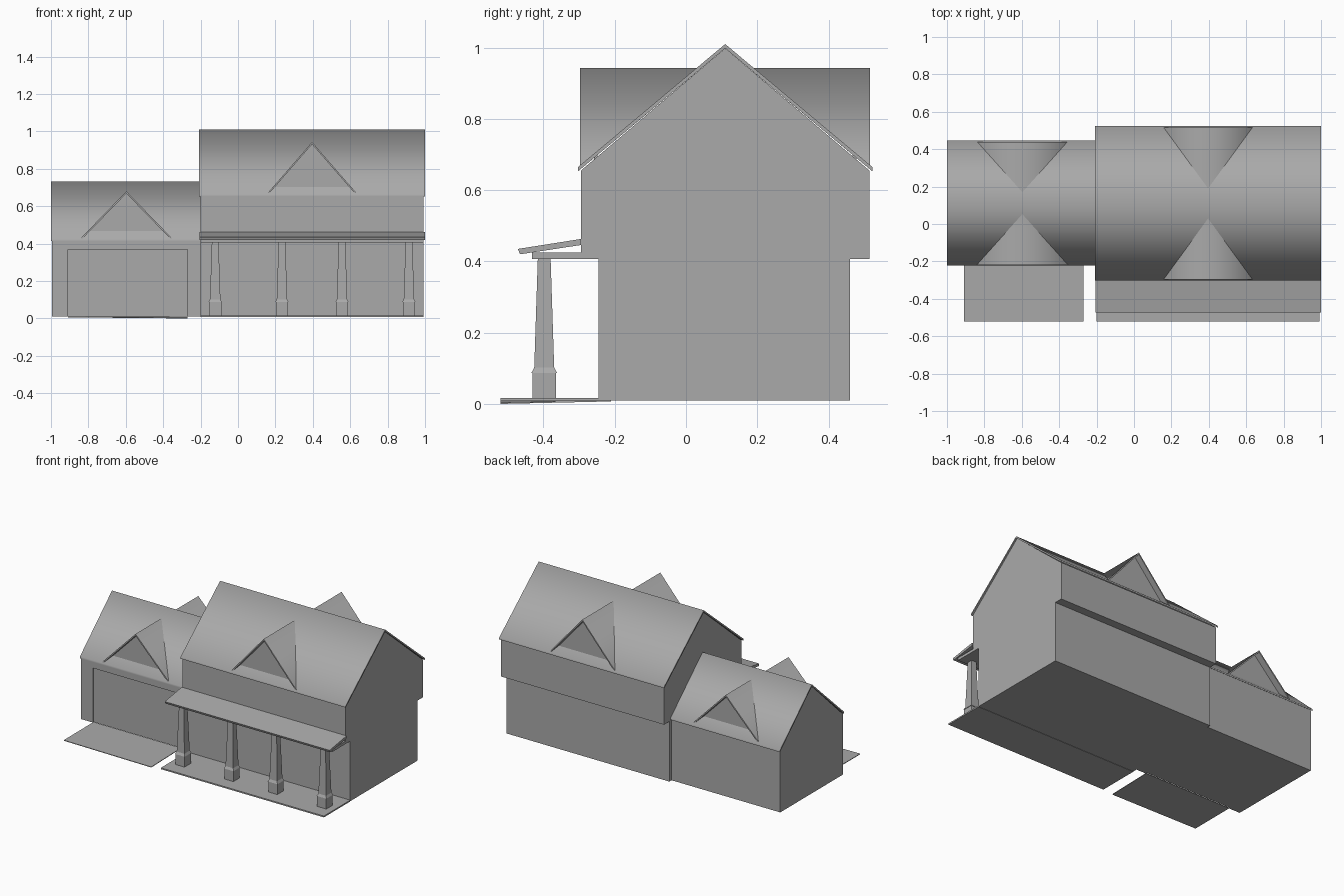
import bpy
import bmesh

cube = bpy.data.objects.get("Cube")
if cube:
    bpy.data.objects.remove(cube, do_unlink=True)

grey = bpy.data.materials.new("plain_grey")
grey.use_nodes = True
grey.diffuse_color = (0.4, 0.4, 0.4, 1)
grey.node_tree.nodes["Principled BSDF"].inputs["Base Color"].default_value = (0.4, 0.4, 0.4, 1)


def make(name, verts, faces, soft=()):
    """Build a mesh; edges listed in soft stay smooth, all others are sharp."""
    bm = bmesh.new()
    vs = [bm.verts.new(v) for v in verts]
    for f in faces:
        bm.faces.new([vs[i] for i in f])
    bmesh.ops.recalc_face_normals(bm, faces=bm.faces)
    bm.verts.index_update()
    soft_pairs = {frozenset(p) for p in soft}
    for e in bm.edges:
        e.smooth = frozenset(v.index for v in e.verts) in soft_pairs
    for f in bm.faces:
        f.smooth = bool(soft)
    mesh = bpy.data.meshes.new(name)
    bm.to_mesh(mesh)
    bm.free()
    mesh.materials.append(grey)
    obj = bpy.data.objects.new(name, mesh)
    bpy.context.collection.objects.link(obj)
    return obj


def prism(name, profile, lo, hi, axis="x", soft=()):
    """Extrude a profile (other horizontal axis, z) along axis from lo to hi."""
    n = len(profile)
    verts = [(d, p, z) if axis == "x" else (p, d, z) for d in (lo, hi) for p, z in profile]
    faces = [list(range(n)), list(range(n, 2 * n))]
    faces += [(i, (i + 1) % n, n + (i + 1) % n, n + i) for i in range(n)]
    return make(name, verts, faces, [(i, n + i) for i in soft])


def box(name, x, y, z):
    return prism(name, [(y[0], z[0]), (y[1], z[0]), (y[1], z[1]), (y[0], z[1])], *x)


def gable_roof(name, x, y, eave, peak, t=0.012):
    mid = sum(y) / 2
    prism(name, [(y[0], eave), (mid, peak), (y[1], eave),
                 (y[1], eave - t), (mid, peak - t), (y[0], eave - t)], *x, soft=(0, 1, 2))


def dormer(name, cx, half, base, peak, edge, wall, back, t=0.012):
    """Wedge roof running from edge into the main roof, with a recessed gable wall."""
    top = [(cx - half, edge, base), (cx, edge, peak), (cx + half, edge, base), (cx, back, peak)]
    low = [(x, y, z - t) for x, y, z in top]
    make(name + "_roof", top + low,
         [(0, 1, 3), (1, 2, 3), (4, 7, 5), (5, 7, 6), (0, 4, 5, 1), (1, 5, 6, 2),
          (2, 6, 7, 3), (3, 7, 4, 0)], soft=[(1, 3)])
    inward = 0.01 if back > edge else -0.01
    prism(name + "_gable", [(cx - half, base - t), (cx, peak - t), (cx + half, base - t)],
          wall, wall + inward, axis="y")


def tapered_column(name, cx, cy, rings):
    """Square column through (half width, height) rings."""
    verts = [(cx + sx * h, cy + sy * h, z) for h, z in rings
             for sx, sy in ((-1, -1), (1, -1), (1, 1), (-1, 1))]
    n = len(rings)
    faces = [(0, 1, 2, 3), tuple(range(4 * n - 4, 4 * n))]
    faces += [(4 * r + i, 4 * r + (i + 1) % 4, 4 * r + 4 + (i + 1) % 4, 4 * r + 4 + i)
              for r in range(n - 1) for i in range(4)]
    make(name, verts, faces)


MID = 0.11

# Main house: lower storey, overhanging upper storey with gables, roof
box("house_lower_storey", (-0.2, 0.992), (-0.245, 0.46), (0.01, 0.407))
prism("house_upper_storey", [(-0.295, 0.407), (0.515, 0.407), (0.515, 0.655),
                             (MID, 0.998), (-0.295, 0.655)], -0.2, 0.992)
gable_roof("house_roof", (-0.208, 1.0), (-0.303, 0.523), 0.665, 1.01)

# Garage wing with a recessed door framed by plates
prism("garage_body", [(-0.207, 0.01), (0.437, 0.01), (0.437, 0.42),
                      (MID + 0.003, 0.722), (-0.207, 0.42)], -0.995, -0.2)
for side, x in (("right", (-0.995, -0.91)), ("left", (-0.27, -0.2))):
    box("garage_door_jamb_" + side, x, (-0.216, -0.207), (0.01, 0.42))
box("garage_door_lintel", (-0.91, -0.27), (-0.216, -0.207), (0.37, 0.42))
gable_roof("garage_roof", (-1.0, -0.2), (-0.222, 0.447), 0.425, 0.733)

# Dormers front and back on both roofs
for side, s in (("front", -1), ("back", 1)):
    dormer("house_dormer_" + side, 0.396, 0.238, 0.67, 0.943,
           MID + s * 0.407, MID + s * 0.368, MID + s * 0.08)
    dormer("garage_dormer_" + side, -0.597, 0.243, 0.43, 0.68,
           MID + s * 0.328, MID + s * 0.285, MID + s * 0.057)

# Porch: slab, ceiling beam, sloping roof and columns
box("porch_slab", (-0.2, 0.992), (-0.52, -0.245), (0.008, 0.017))
box("porch_beam", (-0.2, 0.992), (-0.432, -0.245), (0.407, 0.425))
prism("porch_roof", [(-0.472, 0.435), (-0.295, 0.463), (-0.295, 0.446), (-0.466, 0.42)],
      -0.205, 1.0)
for i, x in enumerate((-0.122, 0.235, 0.556, 0.914)):
    tapered_column("porch_column_%d" % (i + 1), x, -0.398,
                   [(0.033, 0.017), (0.033, 0.087), (0.036, 0.087), (0.028, 0.102), (0.018, 0.407)])

# Driveway, sloping gently down and away from the garage
corners = [(-0.91, -0.52, 0.006), (-0.27, -0.52, 0.0), (-0.27, -0.21, 0.007), (-0.91, -0.21, 0.007)]
make("driveway", corners + [(x, y, z + 0.004) for x, y, z in corners],
     [(0, 1, 2, 3), (4, 5, 6, 7), (0, 1, 5, 4), (1, 2, 6, 5), (2, 3, 7, 6), (3, 0, 4, 7)])
